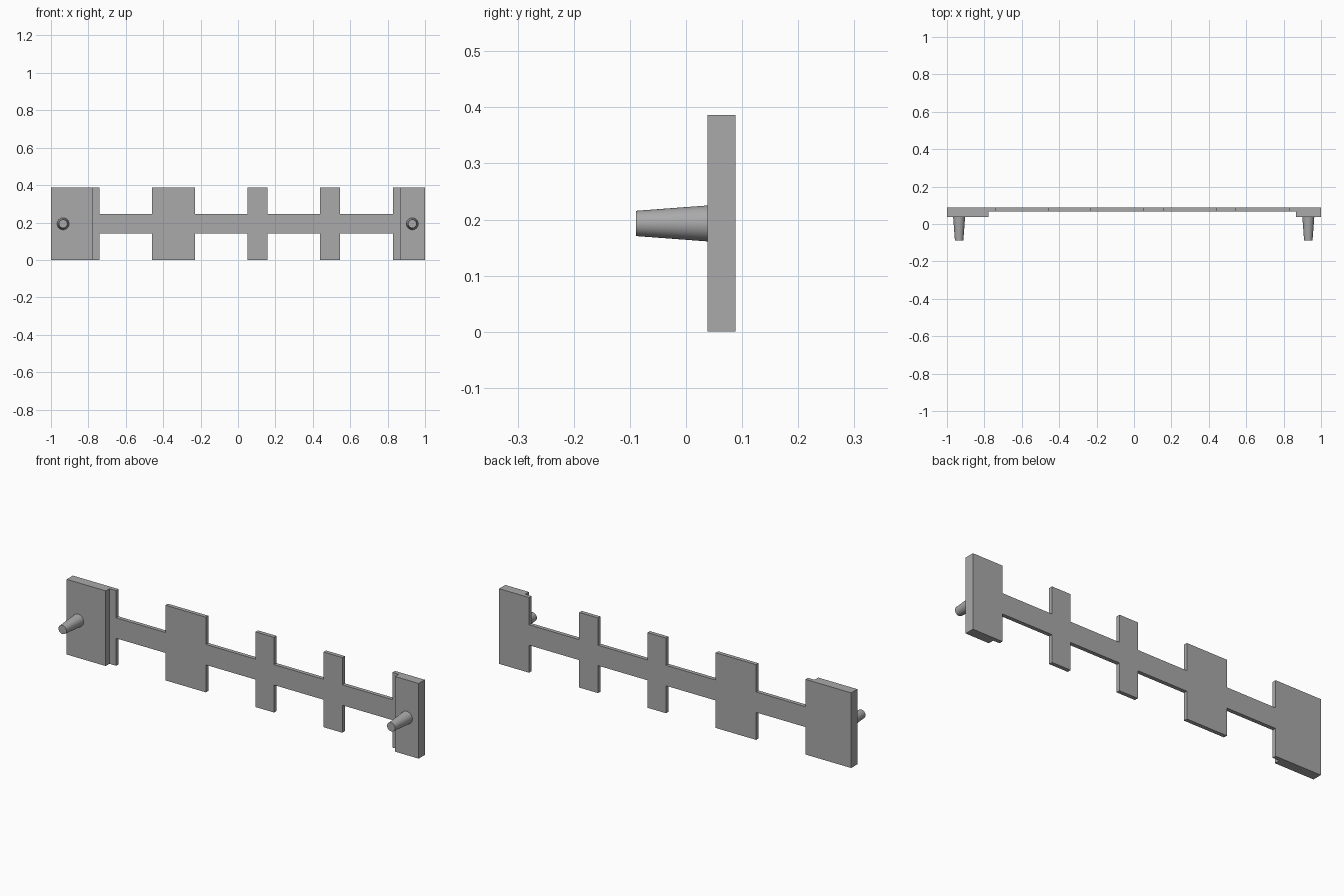
import bpy
import bmesh
import math

cube = bpy.data.objects.get("Cube")
if cube:
    bpy.data.objects.remove(cube, do_unlink=True)

grey = bpy.data.materials.new("plain grey")
grey.use_nodes = True
colour = (0.4, 0.4, 0.4, 1)
grey.diffuse_color = colour
grey.node_tree.nodes["Principled BSDF"].inputs["Base Color"].default_value = colour

BACK, THIN, THICK, TIP = 0.088, 0.068, 0.038, -0.089
HEIGHT, BAR_LOW, BAR_HIGH = 0.386, 0.141, 0.246
MID = HEIGHT / 2


def add_object(name, bm):
    bmesh.ops.recalc_face_normals(bm, faces=bm.faces)
    mesh = bpy.data.meshes.new(name)
    bm.to_mesh(mesh)
    bm.free()
    mesh.materials.append(grey)
    obj = bpy.data.objects.new(name, mesh)
    bpy.context.collection.objects.link(obj)
    return obj


def extrude_outline(name, points, y_front, y_back):
    bm = bmesh.new()
    face = bm.faces.new([bm.verts.new((x, y_front, z)) for x, z in points])
    grown = bmesh.ops.extrude_face_region(bm, geom=[face], use_keep_orig=True)
    verts = [v for v in grown["geom"] if isinstance(v, bmesh.types.BMVert)]
    bmesh.ops.translate(bm, verts=verts, vec=(0, y_back - y_front, 0))
    return add_object(name, bm)


# Thin strip: one stepped outline of wide panels joined by a narrow bar
panels = [(-1, -0.74), (-0.46, -0.23), (0.052, 0.157), (0.438, 0.545), (0.83, 1)]
lower, upper = [], []
for i, (a, b) in enumerate(panels):
    if i > 0:
        lower.append((a, BAR_LOW))
        upper.append((a, BAR_HIGH))
    lower += [(a, 0), (b, 0)]
    upper += [(a, HEIGHT), (b, HEIGHT)]
    if i < len(panels) - 1:
        lower.append((b, BAR_LOW))
        upper.append((b, BAR_HIGH))
extrude_outline("panel_strip", lower + upper[::-1], THIN, BACK)

# Raised end pads and tapered pegs
ends = [("right", -1, -0.778, -0.935), ("left", 0.866, 1, 0.932)]
for side, a, b, peg_x in ends:
    extrude_outline(side + "_end_pad", [(a, 0), (b, 0), (b, HEIGHT), (a, HEIGHT)], THICK, THIN)

    bpy.ops.mesh.primitive_cone_add(
        vertices=48, radius1=0.032, radius2=0.0225, depth=THICK - TIP,
        location=(peg_x, (THICK + TIP) / 2, MID), rotation=(math.pi / 2, 0, 0))
    peg = bpy.context.object
    peg.name = side + "_peg"
    peg.data.materials.append(grey)
    bpy.ops.object.shade_smooth_by_angle(angle=math.radians(30))
